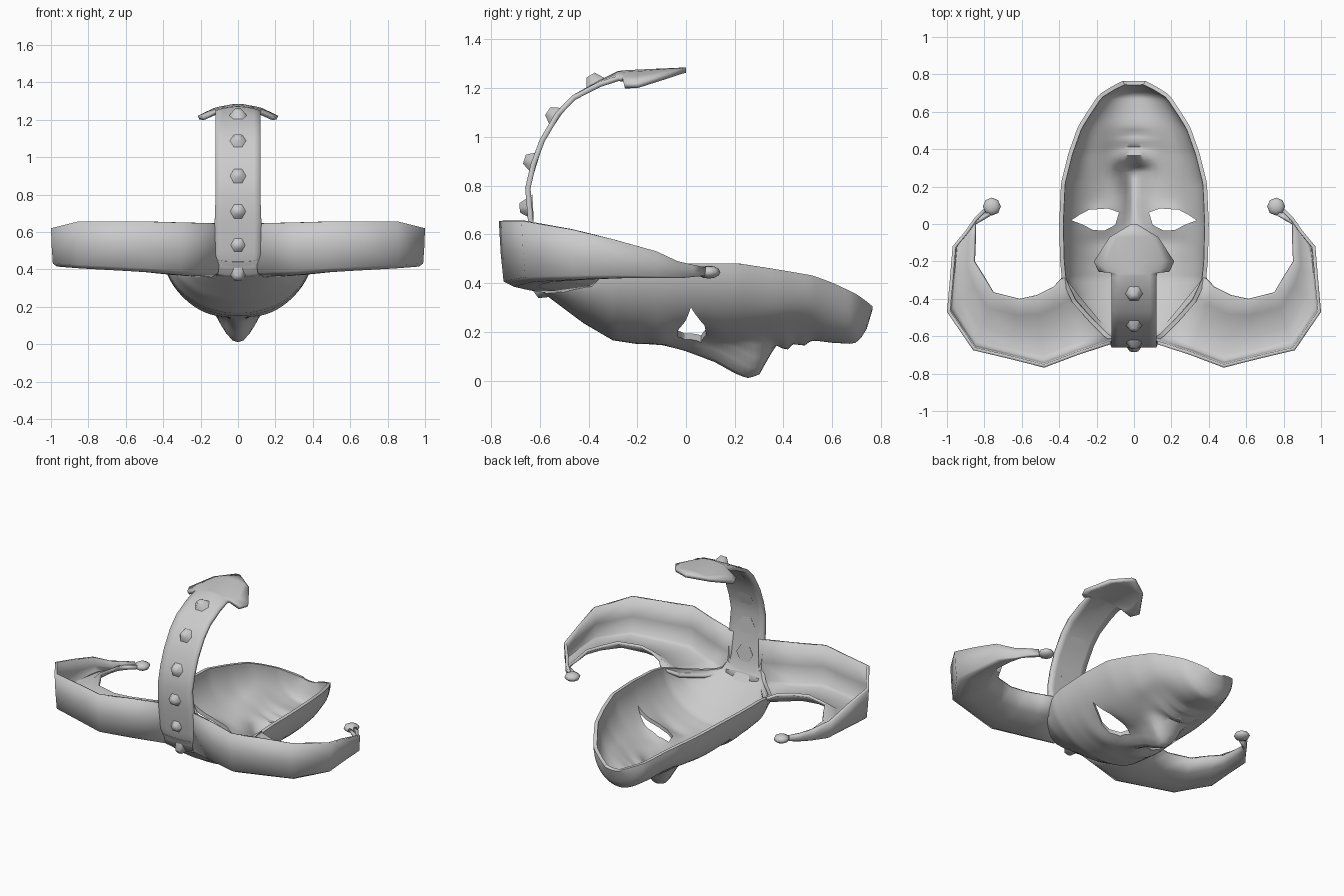
import bpy, bmesh, math
from mathutils import Vector

if "Cube" in bpy.data.objects:
    bpy.data.objects.remove(bpy.data.objects["Cube"])


def make(name, bm, thickness=0, mirror=True):
    """Turn a half bmesh into a mirrored, optionally thickened object."""
    mesh = bpy.data.meshes.new(name)
    bm.to_mesh(mesh)
    bm.free()
    ob = bpy.data.objects.new(name, mesh)
    bpy.context.collection.objects.link(ob)
    if mirror:
        ob.modifiers.new("Mirror", 'MIRROR').merge_threshold = 0.002
    if thickness:
        mod = ob.modifiers.new("Shell", 'SOLIDIFY')
        mod.thickness, mod.offset = thickness, -1
    return ob


def sheet(rows):
    """Quad sheet through equal-length rows of points."""
    bm = bmesh.new()
    grid = [[bm.verts.new(p) for p in row] for row in rows]
    for a, b in zip(grid, grid[1:]):
        for i in range(len(a) - 1):
            bm.faces.new((a[i], a[i + 1], b[i + 1], b[i]))
    return bm


def smooth(ob, angle):
    bpy.ops.object.select_all(action='DESELECT')
    bpy.context.view_layer.objects.active = ob
    ob.select_set(True)
    bpy.ops.object.shade_smooth_by_angle(angle=math.radians(angle))


def lookup(table, y):
    """Linear interpolation of a table keyed by its first column."""
    for a, b in zip(table, table[1:]):
        if y <= b[0]:
            t = max(0, (y - a[0]) / (b[0] - a[0]))
            return [p + (q - p) * t for p, q in zip(a[1:], b[1:])]
    return table[-1][1:]


def bump(x, y, cx, cy, sx, sy):
    return math.exp(-((x - cx) / sx) ** 2 - ((y - cy) / sy) ** 2)


# Face shell: y, half width, rim height, depth of the centre line
stations = [(-.625, .125, .46, .44), (-.6, .16, .40, .37), (-.52, .24, .40, .31),
            (-.42, .33, .42, .235), (-.30, .385, .46, .165), (-.2, .395, .475, .15),
            (0, .40, .48, .15), (.22, .39, .48, .15), (.38, .35, .455, .145),
            (.52, .30, .43, .165), (.6, .25, .40, .155), (.69, .19, .36, .15),
            (.735, .12, .33, .19), (.765, .06, .305, .29)]
# Nose ridge: y, height, half width
nose = [(-.1, 0, .05), (0, .03, .055), (.12, .075, .06), (.2, .12, .075),
        (.25, .14, .085), (.3, .125, .085), (.335, .06, .08), (.37, 0, .06)]


def face_point(y, angle):
    w, rim, low = lookup(stations, y)
    x = w * math.sin(angle)
    z = rim - (rim - low) * math.cos(angle)
    height, width = lookup(nose, y)
    z -= height * math.exp(-abs(x / width) ** 2.6)
    z -= .02 * bump(x, y, .08, .29, .03, .035)           # nostrils
    z -= .025 * bump(x, y, 0, .41, .11, .022)            # upper lip
    z -= .018 * bump(x, y, 0, .48, .09, .022)            # lower lip
    z += .03 * bump(x, y, .17, .04, .08, .06)            # eye sockets
    z -= .015 * bump(x, y, .17, -.1, .13, .05)           # brows
    z += .02 * bump(x, y, .2, .4, .07, .14)              # hollow cheeks
    return (x, y, z)


rows, cols = 60, 20
ys = [-.625 + 1.39 * i / rows for i in range(rows + 1)]
mask = make("face_mask", sheet([[face_point(y, math.pi / 2 * (1 - c / cols))
                                 for c in range(cols + 1)] for y in ys]), .022)

# Eye openings
eye = [(.08, .062), (.14, .083), (.24, .076), (.29, .05), (.335, .02),
       (.27, -.005), (.22, -.032), (.16, -.036), (.1, -.005)]
bm = bmesh.new()
base = bm.faces.new([bm.verts.new((x, y, -.2)) for x, y in eye])
top = bmesh.ops.extrude_face_region(bm, geom=[base])
bmesh.ops.translate(bm, vec=(0, 0, 1),
                    verts=[v for v in top["geom"] if isinstance(v, bmesh.types.BMVert)])
bmesh.ops.recalc_face_normals(bm, faces=bm.faces)
cutter = make("eye_cutter", bm)
cutter.hide_render = True
cut = mask.modifiers.new("Eyes", 'BOOLEAN')
cut.operation, cut.object, cut.solver = 'DIFFERENCE', cutter, 'EXACT'
bpy.context.view_layer.update()
bpy.context.view_layer.objects.active = mask
for mod in list(mask.modifiers):
    bpy.ops.object.modifier_apply(modifier=mod.name)
bpy.data.objects.remove(cutter)
smooth(mask, 50)

# Side horns: outer x y, inner x y, top, floor and inner edge heights
sections = [(.09, -.632, .38, -.28, .645, .36, .45), (.30, -.70, .43, -.335, .65, .37, .47),
            (.48, -.768, .52, -.38, .655, .385, .48), (.67, -.72, .61, -.40, .655, .395, .485),
            (.86, -.675, .75, -.365, .655, .405, .485), (1, -.47, .80, -.28, .62, .415, .48),
            (.985, -.3, .85, -.2, .58, .42, .47), (.97, -.12, .845, -.08, .53, .42, .455),
            (.90, -.035, .845, 0, .49, .42, .45), (.855, .03, .815, .015, .475, .425, .45),
            (.805, .08, .765, .045, .465, .43, .45)]
# Trough section: position from outer to inner edge, share of wall height
trough = [(0, 1), (.02, .5), (.05, .08), (.16, 0), (.4, 0), (.75, .08)]


def horn_row(ox, oy, ix, iy, high, floor, edge):
    row = [(ox + (ix - ox) * t, oy + (iy - oy) * t, floor + (high - floor) * h)
           for t, h in trough]
    return row + [(ix, iy, edge)]


smooth(make("side_horns", sheet([horn_row(*s) for s in sections]), .018), 75)

# Horn bells
bm = bmesh.new()
bmesh.ops.create_uvsphere(bm, u_segments=8, v_segments=6, radius=.048)
bmesh.ops.scale(bm, vec=(1, 1, .55), verts=bm.verts)
bmesh.ops.translate(bm, vec=(.76, .093, .445), verts=bm.verts)
smooth(make("horn_bells", bm), 60)

# Centre crest with its spade tip: y, z, half width, droop at the edges
crest = [(-.585, .355, .115, -.01), (-.615, .41, .12, 0), (-.635, .5, .12, 0),
         (-.648, .65, .125, 0), (-.66, .79, .12, 0), (-.637, .89, .12, 0),
         (-.6, .99, .12, 0), (-.535, 1.1, .12, 0), (-.467, 1.17, .12, 0),
         (-.36, 1.23, .12, .005), (-.28, 1.27, .12, .02), (-.262, 1.272, .125, .025),
         (-.255, 1.273, .19, .055), (-.2, 1.276, .215, .055), (-.07, 1.282, .13, .02),
         (0, 1.285, .015, 0)]
smooth(make("crest", sheet([[(w * t, y, z - droop * t * t) for t in (0, .35, .7, 1)]
                            for y, z, w, droop in crest]), .022), 50)

# Studs set along the crest: position and outward direction
studs = [(-.595, .37, -.8, -.6), (-.635, .53, -1, -.1), (-.655, .71, -1, -.05),
         (-.637, .90, -.95, .3), (-.545, 1.09, -.83, .55), (-.377, 1.23, -.5, .86)]
for i, (y, z, ny, nz) in enumerate(studs):
    bm = bmesh.new()
    bmesh.ops.create_cone(bm, cap_ends=True, segments=6, radius1=.06, radius2=.022, depth=.055)
    turn = Vector((0, ny, nz)).to_track_quat('Z', 'X').to_matrix()
    bmesh.ops.rotate(bm, matrix=turn, verts=bm.verts)
    bmesh.ops.translate(bm, vec=(0, y, z), verts=bm.verts)
    smooth(make(f"crest_stud_{i + 1}", bm, mirror=False), 70)
